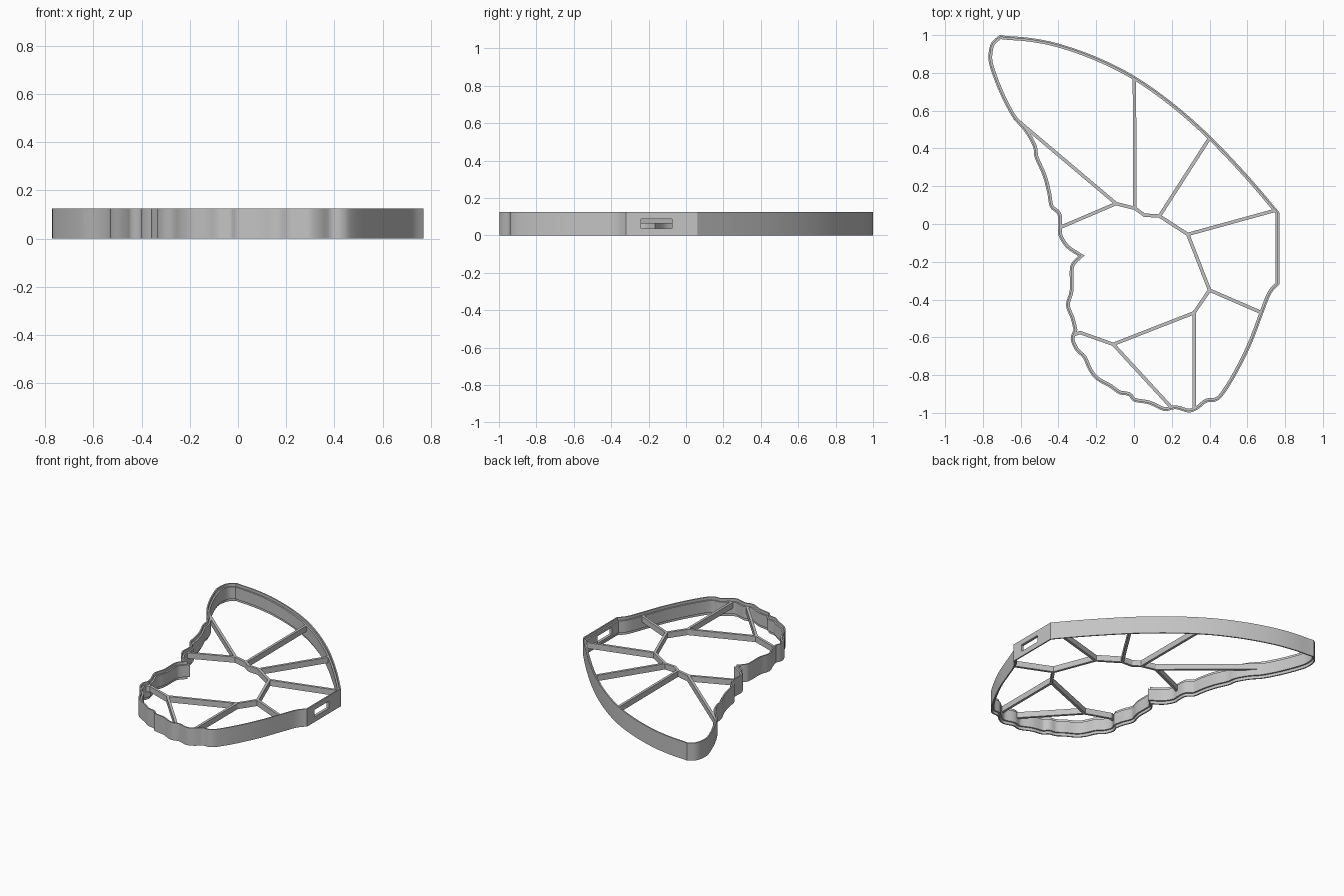
import bpy, bmesh, math
from mathutils import Vector

if "Cube" in bpy.data.objects:
    bpy.data.objects.remove(bpy.data.objects["Cube"], do_unlink=True)

grey = bpy.data.materials.new("plain grey")
grey.use_nodes = True
grey.diffuse_color = (0.55, 0.55, 0.55, 1)
grey.node_tree.nodes["Principled BSDF"].inputs["Base Color"].default_value = grey.diffuse_color

HEIGHT, WALL, LIP, STEP = 0.125, 0.02, 0.009, 0.02
RIB_LOW, RIB_WIDTH = 0.064, 0.018

# Outline edges, clockwise, each running from one sharp corner to the next
leading_edge = [(-.71, 1), (-.67, .995), (-.55, .985), (-.4, .955), (-.2, .885), (0, .785),
                (.2, .645), (.4, .47), (.6, .26), (.75, .085), (.77, .06)]
slot_edge = [(.77, .06), (.77, -.32)]
lower_edge = [(.77, -.32), (.725, -.37), (.685, -.47), (.62, -.64), (.54, -.8), (.47, -.91),
              (.43, -.94), (.385, -.945), (.34, -.98), (.29, -.998), (.22, -.98), (.16, -.99),
              (.08, -.955), (0, -.94), (-.03, -.91), (-.08, -.9), (-.13, -.865), (-.2, -.825),
              (-.24, -.775), (-.27, -.71), (-.31, -.67), (-.335, -.61), (-.32, -.56)]
body_edge = [(-.32, -.56), (-.335, -.5), (-.36, -.43), (-.34, -.35), (-.34, -.24),
             (-.325, -.2), (-.295, -.17)]
inner_edge = [(-.295, -.17), (-.36, -.125), (-.4, -.06), (-.4, -.01), (-.405, .05), (-.445, .09),
              (-.46, .17), (-.485, .26), (-.525, .35), (-.535, .41), (-.58, .49), (-.64, .56),
              (-.69, .65), (-.73, .74), (-.765, .84), (-.77, .9), (-.755, .96), (-.71, 1)]


def smooth_path(points, samples=4):
    """Catmull-Rom curve through the points, without the last one."""
    pts = [Vector(p) for p in points]
    if len(pts) == 2:
        return pts[:1]
    out = []
    for i in range(len(pts) - 1):
        b, c = pts[i], pts[i + 1]
        a = pts[i - 1] if i else b
        d = pts[min(i + 2, len(pts) - 1)]
        for k in range(samples):
            t = k / samples
            out.append(b + (c - a) * (t / 2) + (2 * a - 5 * b + 4 * c - d) * (t * t / 2)
                       + (3 * b - a - 3 * c + d) * (t ** 3 / 2))
    return out


def inward(path, i):
    """Mitred inward direction at a point of a clockwise outline."""
    before = (path[i] - path[i - 1]).normalized()
    after = (path[(i + 1) % len(path)] - path[i]).normalized()
    n1, n2 = Vector((before.y, -before.x)), Vector((after.y, -after.x))
    mid = (n1 + n2).normalized()
    return mid / max(mid.dot(n1), 0.6)


def finish(bm, name):
    bmesh.ops.recalc_face_normals(bm, faces=bm.faces)
    mesh = bpy.data.meshes.new(name)
    bm.to_mesh(mesh)
    bm.free()
    mesh.materials.append(grey)
    obj = bpy.data.objects.new(name, mesh)
    bpy.context.collection.objects.link(obj)
    return obj


def activate(obj):
    bpy.ops.object.select_all(action="DESELECT")
    obj.select_set(True)
    bpy.context.view_layer.objects.active = obj


# Rim wall: stepped section swept around the outline
outline = []
for edge in (leading_edge, slot_edge, lower_edge, body_edge, inner_edge):
    outline += smooth_path(edge)
section = [(0, 0), (0, HEIGHT), (LIP, HEIGHT), (LIP, HEIGHT - STEP),
           (WALL, HEIGHT - STEP), (WALL, STEP), (LIP, STEP), (LIP, 0)]
bm = bmesh.new()
rings = []
for i, p in enumerate(outline):
    n = inward(outline, i)
    rings.append([bm.verts.new((p.x + n.x * d, p.y + n.y * d, z)) for d, z in section])
for i, ring in enumerate(rings):
    other = rings[i - 1]
    for k in range(len(section)):
        bm.faces.new((other[k - 1], other[k], ring[k], ring[k - 1]))
rim = finish(bm, "rim_wall")

# Strap slot cut through the straight side
bm = bmesh.new()
bmesh.ops.create_cube(bm, size=1)
bmesh.ops.scale(bm, vec=(0.1, 0.165, 0.05), verts=bm.verts)
bmesh.ops.translate(bm, vec=(0.76, -0.157, HEIGHT / 2), verts=bm.verts)
cutter = finish(bm, "slot_cutter")
cutter.hide_render = True
activate(rim)
cut = rim.modifiers.new("slot", "BOOLEAN")
cut.operation, cut.solver, cut.object = "DIFFERENCE", "EXACT", cutter
bpy.ops.object.modifier_apply(modifier=cut.name)
bpy.data.objects.remove(cutter, do_unlink=True)
bpy.ops.object.shade_smooth_by_angle(angle=math.radians(25))


def rib(name, start, end, extend=0.004):
    """Straight flat-sided bar between two plan points."""
    a, b = Vector(start), Vector(end)
    along = (b - a).normalized()
    side = Vector((-along.y, along.x)) * RIB_WIDTH / 2
    a, b = a - along * extend, b + along * extend
    bm = bmesh.new()
    base = bm.faces.new([bm.verts.new((*p, RIB_LOW))
                         for p in (a - side, b - side, b + side, a + side)])
    top = bmesh.ops.extrude_face_region(bm, geom=[base])["geom"]
    bmesh.ops.translate(bm, vec=(0, 0, HEIGHT - STEP - RIB_LOW),
                        verts=[g for g in top if isinstance(g, bmesh.types.BMVert)])
    finish(bm, name)


# Central vein chain
chain = [(-.095, .108), (.005, .083), (.055, .047), (.135, .042), (.285, -.055),
         (.4, -.35), (.318, -.47), (-.11, -.637), (-.285, -.575), (-.315, -.585)]
for i in range(len(chain) - 1):
    rib(f"centre_vein_{i + 1}", chain[i], chain[i + 1])

# Veins from the chain out to the rim
spokes = [(0, (-.63, .56)), (0, (-.39, -.018)), (1, (.002, .773)), (3, (.4, .455)),
          (4, (.75, .073)), (5, (.672, -.468)), (6, (.318, -.98)), (7, (.195, -.968))]
for i, (joint, end) in enumerate(spokes):
    rib(f"outer_vein_{i + 1}", chain[joint], end, 0.002)
